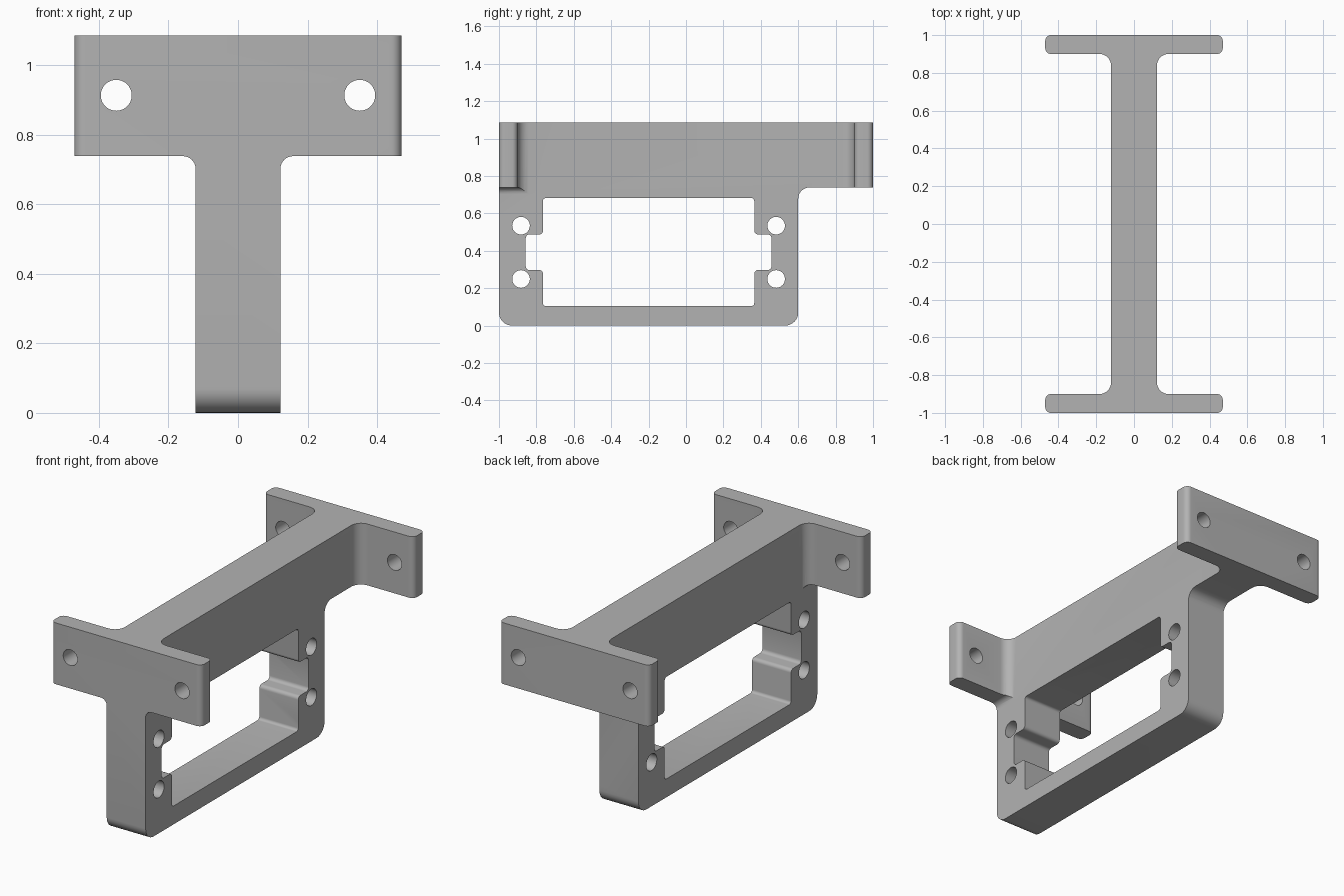
import bpy, bmesh, math
from mathutils import Vector, Matrix

cube = bpy.data.objects.get("Cube")
if cube:
    bpy.data.objects.remove(cube, do_unlink=True)

grey = bpy.data.materials.new("plain grey")
grey.use_nodes = True
COLOUR = (0.45, 0.45, 0.45, 1)
grey.diffuse_color = COLOUR
grey.node_tree.nodes["Principled BSDF"].inputs["Base Color"].default_value = COLOUR

# Each frame maps a profile's (u, v, depth) to model axes
PLAN = Matrix(((1, 0, 0), (0, 1, 0), (0, 0, 1)))
SIDE = Matrix(((0, 0, 1), (1, 0, 0), (0, 1, 0)))
FRONT = Matrix(((1, 0, 0), (0, 0, -1), (0, 1, 0)))


def rounded(points, steps=8):
    """Round each (u, v, radius) corner of a closed outline."""
    out = []
    for i, (u, v, r) in enumerate(points):
        p = Vector((u, v))
        if not r:
            out.append(p)
            continue
        a = (Vector(points[i - 1][:2]) - p).normalized()
        b = (Vector(points[(i + 1) % len(points)][:2]) - p).normalized()
        for s in range(steps + 1):
            t = s / steps * math.pi / 2
            out.append(p + r * (a * (1 - math.sin(t)) + b * (1 - math.cos(t))))
    return out


def circle(u, v, r, n=40):
    return [Vector((u + r * math.cos(k * math.tau / n), v + r * math.sin(k * math.tau / n)))
            for k in range(n)]


def mirrored(half):
    """Complete an outline by reflecting it across u = 0."""
    return half + [(-u, v, r) for u, v, r in reversed(half)]


def prism(name, outlines, frame, low, high, helper=True):
    bm = bmesh.new()
    for outline in outlines:
        face = bm.faces.new([bm.verts.new(frame @ Vector((p.x, p.y, low))) for p in outline])
        new = bmesh.ops.extrude_face_region(bm, geom=[face])["geom"]
        bmesh.ops.translate(bm, vec=frame @ Vector((0, 0, high - low)),
                            verts=[g for g in new if isinstance(g, bmesh.types.BMVert)])
    bmesh.ops.recalc_face_normals(bm, faces=bm.faces)
    mesh = bpy.data.meshes.new(name)
    bm.to_mesh(mesh)
    bm.free()
    mesh.materials.append(grey)
    ob = bpy.data.objects.new(name, mesh)
    bpy.context.collection.objects.link(ob)
    ob.hide_render = helper
    return ob


TOP, SHELF, WEB, FLANGE = 1.085, 0.738, 0.122, 0.47
MID, HALF = -0.2, 0.8     # centre and half length of the lower frame along y

# I-shaped body seen from above
quarter = [(WEB, 0.9, 0.06), (FLANGE, 0.9, 0.03), (FLANGE, 1, 0.03)]
half = [(u, -v, r) for u, v, r in reversed(quarter)] + quarter
bracket = prism("bracket", [rounded(mirrored(half))], PLAN, 0, TOP, helper=False)

# Side outline: frame below, overhanging rear arm above
side = [(-1.1, 1.2, 0), (-1.1, -0.1, 0), (-1, -0.1, 0)]
side = [(MID - HALF, 0, 0.07), (MID + HALF, 0, 0.07), (MID + HALF, SHELF, 0.06),
        (1.1, SHELF, 0), (1.1, 1.2, 0), (-1, 1.2, 0)]
side_trim = prism("side_trim", [rounded(side)], SIDE, -0.7, 0.7)

# Front outline: wide flange on a narrow leg
tee = mirrored([(WEB, -0.1, 0), (WEB, SHELF, 0.036), (0.6, SHELF, 0), (0.6, 1.2, 0)])
front_trim = prism("front_trim", [rounded(tee)], FRONT, -1.2, 1.2)

# Notched window with its four screw holes
notched = mirrored([(0.565, 0.104, 0.016), (0.565, 0.297, 0.02), (0.657, 0.297, 0.02),
                    (0.657, 0.487, 0.02), (0.565, 0.487, 0.02), (0.565, 0.682, 0.016)])
window = rounded([(u + MID, v, r) for u, v, r in notched], 5)
holes = [circle(MID + s * 0.682, z, 0.047) for s in (-1, 1) for z in (0.249, 0.534)]
window_cutter = prism("window_cutter", [window] + holes, SIDE, -0.7, 0.7)

# Mounting holes through both flanges
flange_holes = prism("flange_hole_cutter", [circle(s * 0.35, 0.913, 0.0445) for s in (-1, 1)],
                     FRONT, -1.2, 1.2)

for tool, operation in ((side_trim, 'INTERSECT'), (front_trim, 'INTERSECT'),
                        (window_cutter, 'DIFFERENCE'), (flange_holes, 'DIFFERENCE')):
    mod = bracket.modifiers.new(tool.name, 'BOOLEAN')
    mod.object, mod.operation, mod.solver = tool, operation, 'EXACT'

# Bake the cuts, drop the cutters, smooth the rounded edges
bpy.context.view_layer.objects.active = bracket
bracket.select_set(True)
for mod in list(bracket.modifiers):
    tool = mod.object
    bpy.ops.object.modifier_apply(modifier=mod.name)
    bpy.data.objects.remove(tool, do_unlink=True)
bpy.ops.object.shade_smooth_by_angle(angle=math.radians(30))
